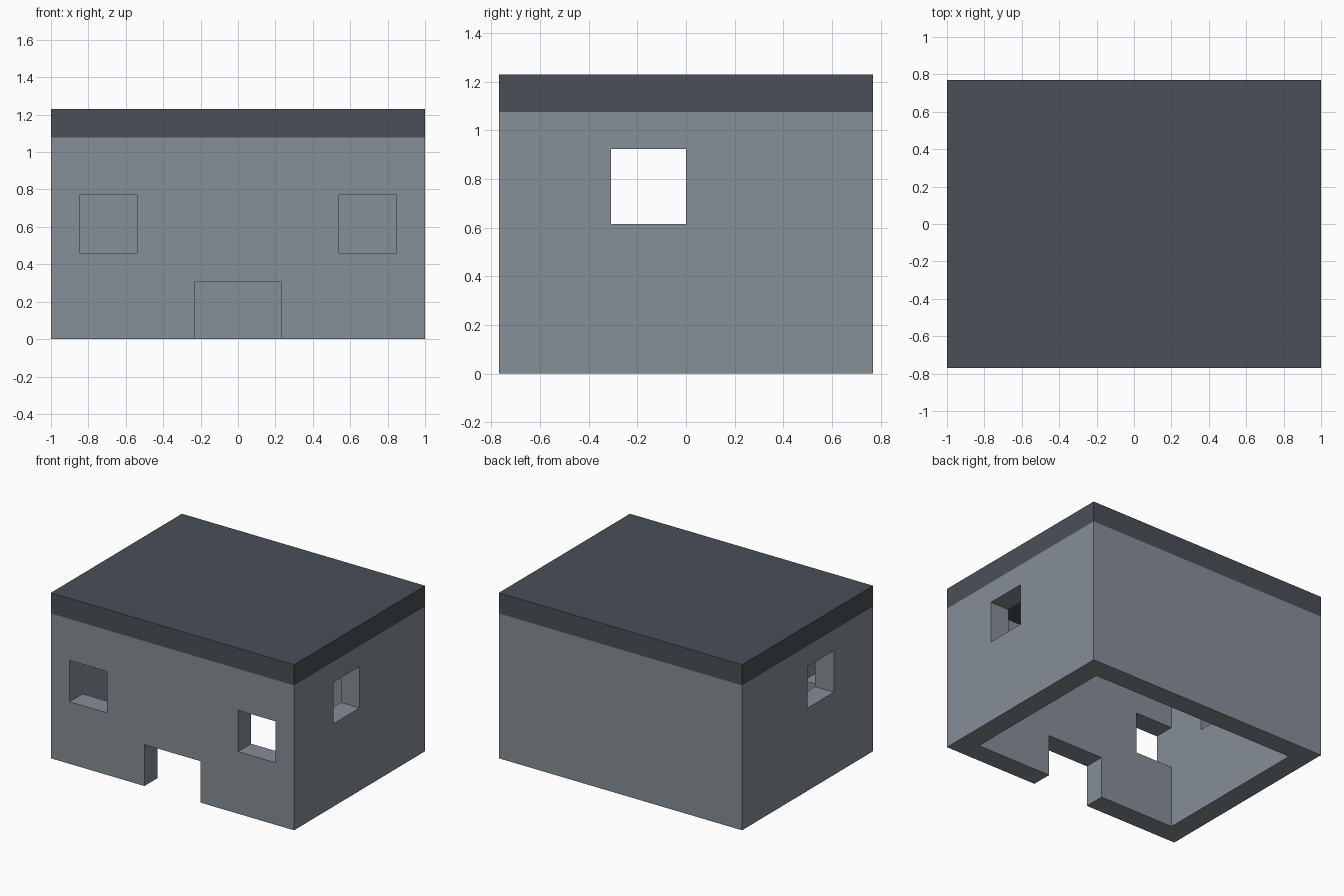
import bpy

if "Cube" in bpy.data.objects:
    bpy.data.objects.remove(bpy.data.objects["Cube"], do_unlink=True)

U = 2 / 13  # one building module; the house is 13 x 10 x 8 modules


def srgb(hex_code):
    vals = [int(hex_code[i:i + 2], 16) / 255 for i in (0, 2, 4)]
    return [v / 12.92 if v <= 0.04045 else ((v + 0.055) / 1.055) ** 2.4 for v in vals] + [1]


def material(name, hex_code):
    mat = bpy.data.materials.new(name)
    mat.use_nodes = True
    mat.diffuse_color = srgb(hex_code)
    mat.node_tree.nodes["Principled BSDF"].inputs["Base Color"].default_value = srgb(hex_code)
    return mat


def box(name, lo, hi, mat=None):
    """Box between two corners, in modules."""
    bpy.ops.mesh.primitive_cube_add(size=1)
    obj = bpy.context.object
    obj.name = name
    for v in obj.data.vertices:
        v.co = [h if c > 0 else l for c, l, h in zip(v.co, lo, hi)]
    if mat:
        obj.data.materials.append(mat)
    return obj


def cut(target, lo, hi):
    """Subtract a box from the target and discard the cutter."""
    cutter = box("cutter", lo, hi)
    cutter.hide_render = True
    mod = target.modifiers.new("opening", "BOOLEAN")
    mod.operation = "DIFFERENCE"
    mod.solver = "EXACT"
    mod.object = cutter
    bpy.context.view_layer.objects.active = target
    bpy.ops.object.modifier_apply(modifier=mod.name)
    bpy.data.objects.remove(cutter, do_unlink=True)


wall_grey = material("wall grey", "868e96")
roof_slate = material("roof slate", "495057")

# Walls: hollow shell, one module thick, open underneath
walls = box("walls", (-6.5, -5, 0), (6.5, 5, 7), wall_grey)
cut(walls, (-5.5, -4, -1), (5.5, 4, 8))

# Doorway and front windows
cut(walls, (-1.5, -6, -1), (1.5, -3, 2))
for x in (-5.5, 3.5):
    cut(walls, (x, -6, 3), (x + 2, -3, 5))

# Side windows, facing each other
cut(walls, (-7, -2, 4), (7, 0, 6))

# Flat roof slab
roof = box("roof", (-6.5, -5, 7), (6.5, 5, 8), roof_slate)

# Bring modules to final size
for obj in (walls, roof):
    for v in obj.data.vertices:
        v.co *= U
    obj.data.update()
